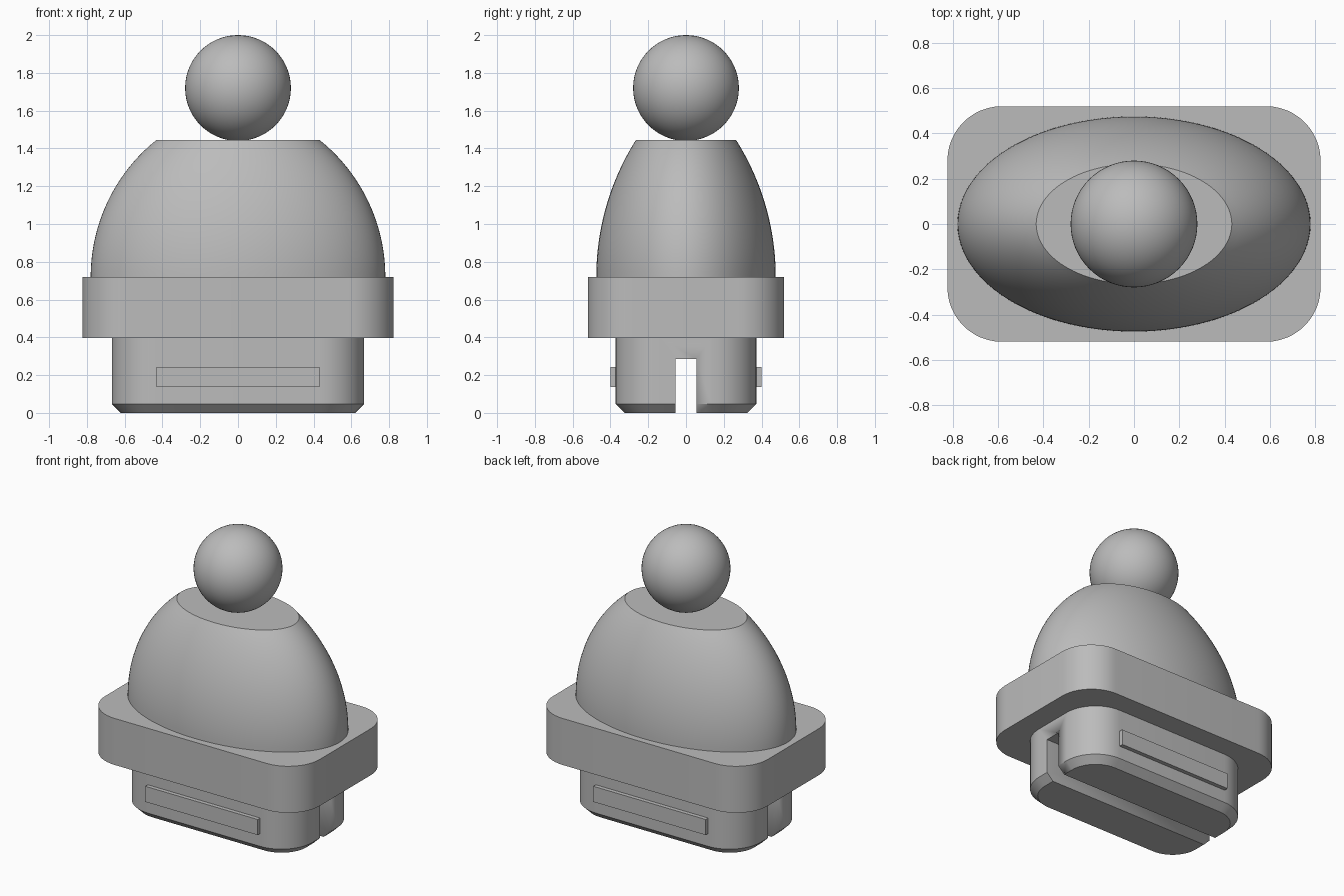
import bpy, bmesh
from math import sin, cos, pi, sqrt

if "Cube" in bpy.data.objects:
    bpy.data.objects.remove(bpy.data.objects["Cube"], do_unlink=True)

grey = bpy.data.materials.new("plain grey")
grey.use_nodes = True
COLOUR = (0.5, 0.5, 0.5, 1)
grey.diffuse_color = COLOUR
grey.node_tree.nodes["Principled BSDF"].inputs["Base Color"].default_value = COLOUR


def finish(name, bm):
    """Turn a bmesh into a smooth shaded object with sharp edges kept."""
    bmesh.ops.recalc_face_normals(bm, faces=bm.faces)
    mesh = bpy.data.meshes.new(name)
    bm.to_mesh(mesh)
    bm.free()
    mesh.materials.append(grey)
    obj = bpy.data.objects.new(name, mesh)
    bpy.context.collection.objects.link(obj)
    bpy.ops.object.select_all(action="DESELECT")
    obj.select_set(True)
    bpy.context.view_layer.objects.active = obj
    bpy.ops.object.shade_smooth_by_angle(angle=pi / 6)
    return obj


def loft(name, sections):
    """Skin a stack of closed rings and cap both ends."""
    bm = bmesh.new()
    rings = [[bm.verts.new(p) for p in s] for s in sections]
    n = len(rings[0])
    for low, high in zip(rings, rings[1:]):
        for i in range(n):
            j = (i + 1) % n
            bm.faces.new((low[i], low[j], high[j], high[i]))
    bm.faces.new(rings[0])
    bm.faces.new(rings[-1])
    return finish(name, bm)


def rounded(hx, hy, r, z, steps=12):
    """Rounded rectangle ring."""
    ring = []
    for k, (sx, sy) in enumerate(((1, 1), (-1, 1), (-1, -1), (1, -1))):
        for i in range(steps + 1):
            a = (k + i / steps) * pi / 2
            ring.append((sx * (hx - r) + r * cos(a), sy * (hy - r) + r * sin(a), z))
    return ring


def ellipse(rx, ry, z, n=96):
    return [(rx * cos(2 * pi * i / n), ry * sin(2 * pi * i / n), z) for i in range(n)]


def box(name, size, centre):
    bm = bmesh.new()
    bmesh.ops.create_cube(bm, size=1)
    bmesh.ops.scale(bm, vec=size, verts=bm.verts)
    bmesh.ops.translate(bm, vec=centre, verts=bm.verts)
    return finish(name, bm)


def arc(base, top, h, height):
    """Radius at height h on an arc that starts upright at the base."""
    d = base - top
    r = (height ** 2 + d ** 2) / (2 * d)
    return base - r + sqrt(r * r - h * h)


# Plug with a chamfered foot
plug = loft("plug", [rounded(0.62, 0.325, 0.19, 0),
                     rounded(0.668, 0.373, 0.238, 0.047),
                     rounded(0.668, 0.373, 0.238, 0.397)])

# Slot cut lengthwise through the plug
cutter = box("slot_cutter", (2, 0.11, 0.57), (0, 0, 0))
cutter.hide_render = True
cut = plug.modifiers.new("slot", "BOOLEAN")
cut.operation = "DIFFERENCE"
cut.solver = "EXACT"
cut.object = cutter
bpy.ops.object.select_all(action="DESELECT")
bpy.context.view_layer.objects.active = plug
plug.select_set(True)
bpy.ops.object.modifier_apply(modifier=cut.name)
bpy.data.objects.remove(cutter, do_unlink=True)

# Raised catches on both long sides
for side, sign in (("front", -1), ("back", 1)):
    box(side + "_catch", (0.864, 0.06, 0.108), (0, sign * 0.371, 0.19))

# Collar
loft("collar", [rounded(0.824, 0.52, 0.24, z) for z in (0.397, 0.72)])

# Oval dome with a flat top
BASE, RISE, ROWS = 0.72, 0.725, 24
loft("dome", [ellipse(arc(0.78, 0.432, RISE * k / ROWS, RISE),
                      arc(0.475, 0.265, RISE * k / ROWS, RISE),
                      BASE + RISE * k / ROWS) for k in range(ROWS + 1)])

# Ball knob
bm = bmesh.new()
bmesh.ops.create_uvsphere(bm, u_segments=64, v_segments=32, radius=0.28)
bmesh.ops.translate(bm, vec=(0, 0, 1.72), verts=bm.verts)
finish("ball_knob", bm)
